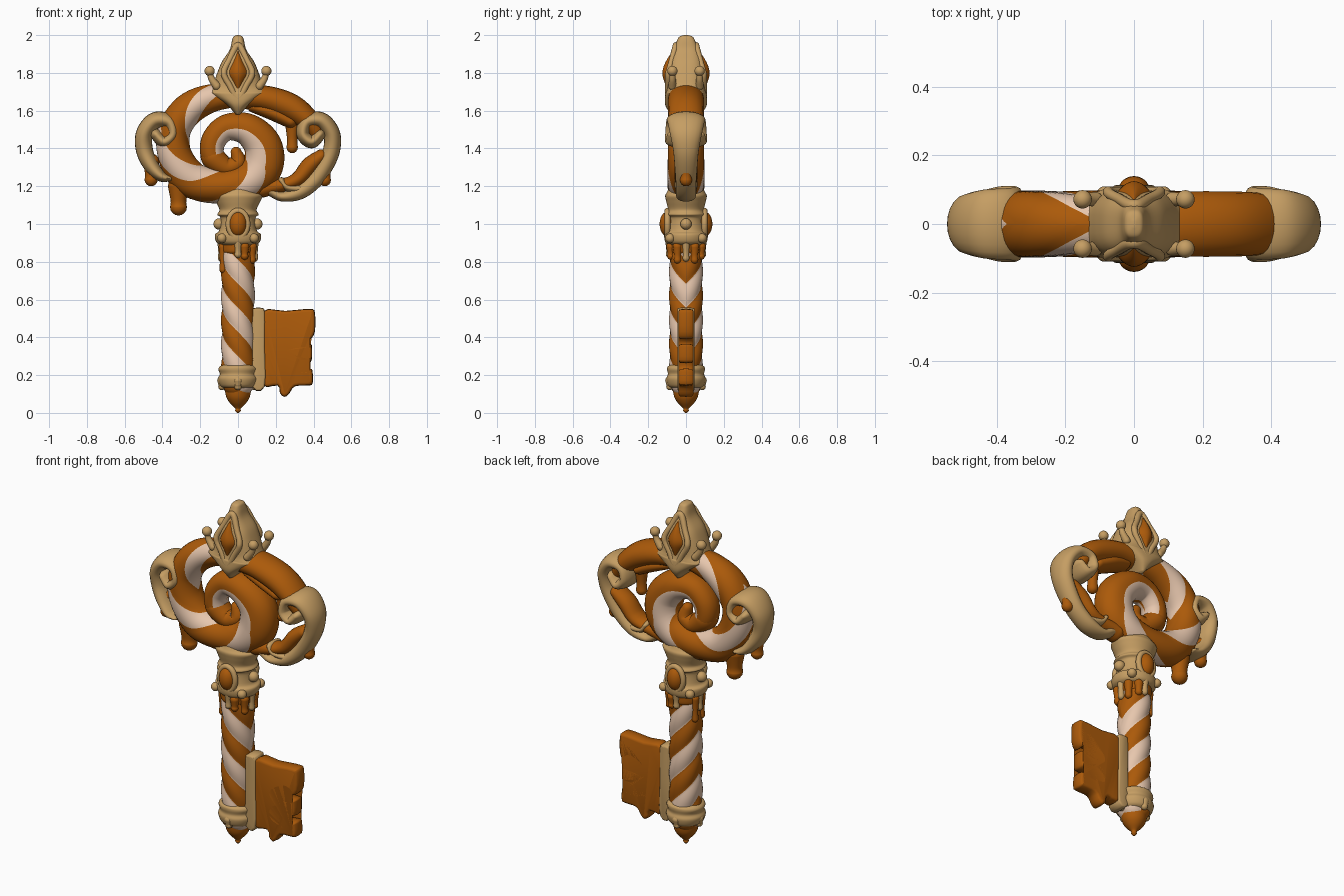
import bpy, bmesh, math
from mathutils import Vector

if "Cube" in bpy.data.objects:
    bpy.data.objects.remove(bpy.data.objects["Cube"])


def material(name, rgb):
    m = bpy.data.materials.new(name)
    m.diffuse_color = (*rgb, 1)
    m.use_nodes = True
    m.node_tree.nodes["Principled BSDF"].inputs["Base Color"].default_value = m.diffuse_color
    return m


CARAMEL = material("caramel", (0.41, 0.102, 0.003))
GOLD = material("pale gold", (0.56, 0.34, 0.125))
CREAM = material("cream", (0.80, 0.57, 0.42))


def spline(pts, steps, closed=False):
    """Smooth curve through tuples of any length."""
    n, out = len(pts), []
    get = (lambda i: pts[i % n]) if closed else (lambda i: pts[max(0, min(n - 1, i))])
    for i in range(n if closed else n - 1):
        a, b, c, d = (get(i + k) for k in (-1, 0, 1, 2))
        for s in range(steps):
            t = s / steps
            out.append(tuple(0.5 * (2 * q + (r - p) * t + (2 * p - 5 * q + 4 * r - u) * t * t
                                    + (3 * q - p - 3 * r + u) * t ** 3) for p, q, r, u in zip(a, b, c, d)))
    if not closed:
        out.append(tuple(pts[-1]))
    return out


def finish(name, bm, mats, angle=60):
    bmesh.ops.recalc_face_normals(bm, faces=bm.faces[:])
    me = bpy.data.meshes.new(name)
    bm.to_mesh(me)
    bm.free()
    for m in mats:
        me.materials.append(m)
    ob = bpy.data.objects.new(name, me)
    bpy.context.collection.objects.link(ob)
    bpy.ops.object.select_all(action='DESELECT')
    ob.select_set(True)
    bpy.context.view_layer.objects.active = ob
    bpy.ops.object.shade_smooth_by_angle(angle=math.radians(angle))
    return ob


def skin(name, rings, mats, closed=False, stripe=None):
    """Join rings of points into a skin; stripe paints two bands and mirrors front to back."""
    bm = bmesh.new()
    vs = [[bm.verts.new(p) for p in r] for r in rings]
    n = len(vs[0])
    for i in range(len(vs) if closed else len(vs) - 1):
        a, b = vs[i], vs[(i + 1) % len(vs)]
        for j in range(n):
            f = bm.faces.new((a[j], a[(j + 1) % n], b[(j + 1) % n], b[j]))
            if stripe is not None and math.cos(4 * math.pi * (j + 0.5) / n) > stripe:
                f.material_index = 1
    if not closed:
        bm.faces.new(vs[0])
        bm.faces.new(vs[-1])
    if stripe is None:
        return finish(name, bm, mats)
    bmesh.ops.recalc_face_normals(bm, faces=bm.faces[:])
    bmesh.ops.bisect_plane(bm, geom=bm.verts[:] + bm.edges[:] + bm.faces[:], plane_co=(0, 0, 0),
                           plane_no=(0, 1, 0), clear_outer=True)
    bmesh.ops.mirror(bm, geom=bm.verts[:] + bm.edges[:] + bm.faces[:], axis='Y', merge_dist=1e-4)
    return finish(name, bm, mats)


def sweep(name, pts, mats, y=0, side=1, closed=False, n=20, steps=8,
          twist=0, anchor=0, hold=0, stripe=None, lobe=0, lean=0):
    """Tube along (x, z, radius, y radius) points in the front plane, with round ends."""
    pts = [(p[0] * side, p[1], p[2], p[3] if len(p) > 3 else p[2]) for p in pts]
    c = spline(pts, steps, closed)
    m, rows, dist = len(c), [], [0]
    for i in range(1, m):
        dist.append(dist[-1] + math.dist(c[i][:2], c[i - 1][:2]))
    for i in range(m):
        a, b = (c[i - 1], c[(i + 1) % m]) if closed else (c[max(0, i - 1)], c[min(m - 1, i + 1)])
        t = Vector((b[0] - a[0], 0, b[1] - a[1])).normalized()
        yy = y * (1 - lean * max(0, c[i][1] - 1.8))
        rows.append((Vector((c[i][0], yy, c[i][1])), t, c[i][2], c[i][3], dist[i]))
    if not closed:
        def cap(row, sign):
            return [(row[0] + row[1] * sign * row[2] * math.sin(k), row[1], row[2] * math.cos(k),
                     row[3] * math.cos(k), row[4]) for k in (0.4, 0.8, 1.2, 1.5)]
        rows = cap(rows[0], -1)[::-1] + rows + cap(rows[-1], 1)
    start, slow = dist[int(anchor * steps)], dist[hold * steps]
    rings = []
    for p, t, r, ry, s in rows:
        nrm, ring = Vector((-t.z, 0, t.x)), []
        if s < slow:  # the stripe hardly turns before the hold point
            s = slow + (s - slow) * .12
        for j in range(n):
            u = 2 * math.pi * j / n
            k = 1 + lobe * abs(math.cos(u * 2))
            w = u - math.pi / 2 + twist * (s - start)
            ring.append(p + nrm * r * k * math.cos(w) + Vector((0, ry * k * math.sin(w), 0)))
        rings.append(ring)
    return skin(name, rings, mats, closed, stripe)


def loft(name, rows, mat, power=2, n=40):
    """Upright body from (z, half x, half y) rows with superellipse sections."""
    rings = []
    for z, hx, hy in spline(rows, 5):
        ring = []
        for j in range(n):
            c, s = math.cos(2 * math.pi * j / n), math.sin(2 * math.pi * j / n)
            ring.append((max(hx, .001) * math.copysign(abs(c) ** (2 / power), c),
                         max(hy, .001) * math.copysign(abs(s) ** (2 / power), s), z))
        rings.append(ring)
    return skin(name, rings, [mat])


def ball(name, loc, size, mat):
    bm = bmesh.new()
    bmesh.ops.create_uvsphere(bm, u_segments=20, v_segments=12, radius=1)
    for v in bm.verts:
        v.co = Vector(loc) + Vector(a * b for a, b in zip(v.co, size))
    return finish(name, bm, [mat])


def drip(name, x, top, bottom, r, mat, y=0):
    mid = (top + bottom) / 2
    sweep(name, [(x, top, r * 1.25), (x, mid, r * .92), (x, bottom + r, r)], [mat], y=y, n=16)


# Striped candy swirl, from the hook in the middle out to the crown
swirl = [(-.01, 1.38, .025), (0, 1.325, .04), (-.06, 1.30, .05), (-.13, 1.35, .06), (-.13, 1.44, .065),
         (-.06, 1.51, .07), (.05, 1.50, .085), (.13, 1.415, .10), (.13, 1.305, .105), (.05, 1.225, .095),
         (-.095, 1.20, .09), (-.245, 1.235, .095), (-.33, 1.35, .09), (-.34, 1.485, .085),
         (-.275, 1.595, .085), (-.16, 1.66, .075), (0, 1.685, .06)]
sweep("candy_swirl", [(x, z, r, min(r * 1.1, .095)) for x, z, r in swirl], [CARAMEL, CREAM],
      n=40, steps=10, twist=7.4, anchor=11.5, hold=8, stripe=.2, lobe=.03)
sweep("swirl_hook", [(x, z, r + .004, r * 1.1 + .004) for x, z, r in swirl[:4]] + [(-.135, 1.40, .055, .06)],
      [CARAMEL])

# Caramel right half of the bow
sweep("bow_right_arm", [(0, 1.67, .06, .09), (.14, 1.665, .068, .095), (.275, 1.62, .072, .095),
                        (.37, 1.55, .06, .09), (.42, 1.48, .045, .07)], [CARAMEL])
sweep("bow_right_underlayer", [(.08, 1.62, .03, .06), (.18, 1.59, .04, .075), (.28, 1.54, .035, .07)], [CARAMEL])
sweep("bow_right_lower", [(.44, 1.36, .035, .055), (.38, 1.31, .045, .06), (.32, 1.24, .04, .06),
                          (.25, 1.21, .035, .055), (.13, 1.19, .05, .06)], [CARAMEL])

# Gold scrolls: same curl on both sides, longer tail on the right
curl = [(.435, 1.475, .03, .10), (.39, 1.435, .035, .11), (.345, 1.475, .036, .11), (.365, 1.54, .04, .105),
        (.44, 1.547, .045, .10), (.495, 1.48, .045, .085), (.495, 1.39, .045, .068)]
sweep("scroll_right", curl + [(.455, 1.30, .045, .06), (.40, 1.225, .043, .055), (.32, 1.165, .038, .055),
                              (.23, 1.145, .025, .05), (.16, 1.18, .028, .05), (.08, 1.19, .03, .06)], [GOLD])
sweep("scroll_left", curl + [(.46, 1.31, .04, .075), (.41, 1.255, .03, .085), (.36, 1.24, .015, .08)],
      [GOLD], side=-1)
sweep("scroll_right_leaf", [(.33, 1.185, .025, .05), (.26, 1.195, .022, .06), (.23, 1.23, .018, .06)], [GOLD])

# Caramel drips under the bow
for name, x, top, bottom, r in (("left", -.46, 1.33, 1.20, .035), ("left_big", -.315, 1.2, 1.045, .045),
                                ("right", .46, 1.33, 1.20, .032), ("right_inner", .287, 1.53, 1.375, .03)):
    drip("bow_drip_" + name, x, top, bottom, r, CARAMEL)

# Crown finial with gem, rim and studs
loft("crown", [(1.58, .012, .08), (1.63, .06, .11), (1.685, .15, .11), (1.70, .16, .105), (1.73, .135, .10),
               (1.80, .11, .10), (1.86, .085, .09), (1.92, .045, .068), (1.97, .032, .048), (1.992, .024, .035),
               (2.0, .005, .01)], GOLD, power=2.8)
loft("crown_gem", [(1.68, 0, .085), (1.74, .042, .110), (1.80, .076, .125), (1.86, .044, .107),
                   (1.93, 0, .06)], CARAMEL, power=1.9)
for s, where in ((-1, "front"), (1, "back")):
    sweep("crown_rim_" + where, [(0, 1.665, .018), (.045, 1.735, .016), (.075, 1.80, .016), (.045, 1.87, .016),
                                 (0, 1.945, .018), (-.045, 1.87, .016), (-.075, 1.80, .016), (-.045, 1.735, .016)],
          [GOLD], y=s * .094, lean=3, closed=True, n=12)
    for x in (-.15, .15):
        ball("crown_stud", (x, s * .072, 1.81), (.027,) * 3, GOLD)
        sweep("crown_stud_stem", [(x * .75, 1.73, .022), (x * .92, 1.765, .018), (x, 1.80, .015)],
              [GOLD], y=s * .072, n=12)

# Striped shaft
sweep("shaft", [(0, .16, .082), (0, .4, .082), (0, .65, .082), (0, .92, .082)], [CARAMEL, CREAM], n=40, steps=24,
      twist=12.3, anchor=1.4, stripe=0, lobe=.1)

# Gold collar below the bow
loft("collar", [(.885, .085, .085), (.905, .115, .11), (.945, .122, .115), (.965, .10, .10), (1.03, .092, .09),
                (1.05, .11, .105), (1.075, .098, .095), (1.12, .118, .105), (1.15, .13, .11), (1.17, .105, .10),
                (1.21, .07, .08)], GOLD)
for s, where in ((-1, "front"), (1, "back")):
    ball("collar_gem_" + where, (0, s * .095, 1.0), (.047, .045, .067), CARAMEL)
    ring = [(.05 * math.cos(k * math.pi / 4), 1.0 + .07 * math.sin(k * math.pi / 4), .016) for k in range(8)]
    sweep("collar_gem_rim_" + where, ring, [GOLD], y=s * .098, closed=True, n=12)
    drip("collar_drip_" + where, 0, .91, .82, .018, GOLD, y=s * .088)
    ball("collar_side_stud", (s * .10, 0, 1.0), (.03, .03, .03), GOLD)
    drip("collar_drip_side", s * .088, .91, .80, .018, GOLD)
    for x in (-.085, .085):
        ball("collar_corner_stud", (x, s * .085, .925), (.025, .025, .025), GOLD)

# Melted caramel sleeve under the collar
loft("sleeve", [(.845, .084, .084), (.86, .092, .092), (.91, .094, .094)], CARAMEL)
for s in (-1, 1):
    drip("sleeve_drip_left", -.08, .88, .74, .018, CARAMEL, y=s * .03)
    drip("sleeve_drip_right", .075, .88, .79, .02, CARAMEL, y=s * .045)
    drip("sleeve_drip_face", .035, .88, .81, .02, CARAMEL, y=s * .08)

# Bottom ferrule and tip
loft("ferrule", [(.13, .075, .075), (.145, .095, .095), (.18, .106, .104), (.205, .096, .096), (.23, .104, .10),
                 (.245, .097, .097), (.255, .08, .08)], GOLD)
for k in range(4):
    a = math.pi * k / 2
    drip("ferrule_drip", .085 * math.cos(a), .17, .12, .02, GOLD, y=.085 * math.sin(a))
loft("tip", [(0, .006, .006), (.012, .015, .015), (.025, .016, .016), (.055, .045, .045), (.09, .064, .064),
             (.15, .072, .072)], CARAMEL)


# Key bit: gold mount and melted caramel teeth, as plates with rounded rims
def plate(name, outline, half, soft, mat):
    rings, n = [], len(outline)
    for k in (90, 60, 30, 0, -30, -60, -90):
        inset = soft * (1 - math.cos(math.radians(k)))
        y, ring = -math.copysign(half - soft, k) - soft * math.sin(math.radians(k)) if k else 0, []
        for i, (x, z) in enumerate(outline):
            dx, dz = (outline[(i + 1) % n][c] - outline[i - 1][c] for c in (0, 1))
            d = math.hypot(dx, dz)
            ring.append((x + dz / d * inset, y, z - dx / d * inset))
        rings.append(ring)
    skin(name, rings, [mat])


plate("bit_mount", spline([(.075, .14), (.075, .35), (.075, .53), (.09, .555), (.125, .555), (.142, .53),
                           (.142, .35), (.142, .14)], 3, True), .046, .012, GOLD)
teeth = [(.13, .15), (.13, .34), (.13, .535), (.25, .54), (.38, .55), (.407, .53), (.407, .43), (.38, .39),
         (.345, .42), (.30, .41), (.255, .38), (.255, .35), (.30, .36), (.38, .365), (.392, .345), (.39, .28),
         (.37, .265), (.32, .265), (.285, .29), (.255, .275), (.25, .235), (.29, .225), (.38, .235), (.395, .215),
         (.395, .155), (.37, .145), (.30, .14), (.27, .10), (.245, .085), (.222, .105), (.21, .145)]
plate("bit_teeth", spline(teeth, 3, True), .04, .018, CARAMEL)
